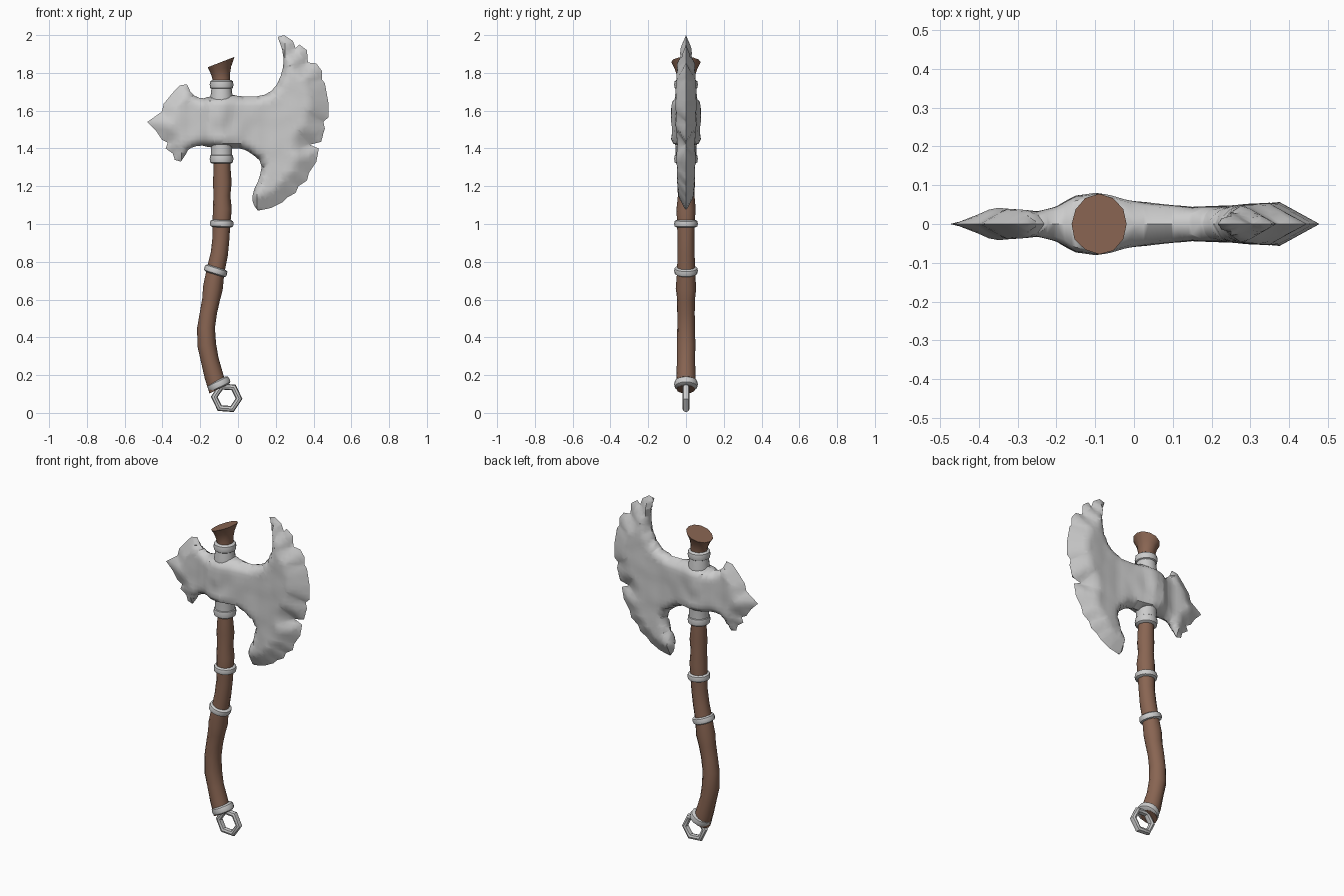
import bpy, bmesh, random
from math import sin, cos, pi, sqrt, radians
from mathutils import Vector, noise, geometry

if "Cube" in bpy.data.objects:
    bpy.data.objects.remove(bpy.data.objects["Cube"])

random.seed(4)
wood = bpy.data.materials.new("wood")
wood.diffuse_color = (0.25, 0.13, 0.085, 1)
wood.use_nodes = True
wood.node_tree.nodes["Principled BSDF"].inputs["Base Color"].default_value = wood.diffuse_color


def finish(name, bm, mat=None, angle=40):
    bmesh.ops.recalc_face_normals(bm, faces=bm.faces)
    me = bpy.data.meshes.new(name)
    bm.to_mesh(me)
    bm.free()
    ob = bpy.data.objects.new(name, me)
    bpy.context.collection.objects.link(ob)
    if mat:
        me.materials.append(mat)
    smooth(ob, angle)


def smooth(ob, angle):
    bpy.ops.object.select_all(action='DESELECT')
    ob.select_set(True)
    bpy.context.view_layer.objects.active = ob
    bpy.ops.object.shade_smooth_by_angle(angle=radians(angle))


def loft(name, stations, sides, mat=None, jitter=0.0):
    """Capped tube through (x, z, radius, tilt) stations."""
    bm = bmesh.new()
    rings = []
    for x, z, r, t in stations:
        ring = []
        for i in range(sides):
            a = 2 * pi * i / sides
            q = r * (1 + random.uniform(-jitter, jitter))
            ring.append(bm.verts.new((x + q * cos(a) * cos(t), q * sin(a),
                                      z + q * cos(a) * sin(t))))
        rings.append(ring)
    for a, b in zip(rings, rings[1:]):
        for i in range(sides):
            j = (i + 1) % sides
            bm.faces.new((a[i], a[j], b[j], b[i]))
    bm.faces.new(rings[0])
    bm.faces.new(rings[-1])
    finish(name, bm, mat)


def band(name, x, z, tilt, r, h):
    prof = [(-h, r - .014), (-h * .7, r - .003), (0, r), (h * .7, r - .003), (h, r - .014)]
    loft(name, [(x - s * sin(tilt), z + s * cos(tilt), q, tilt) for s, q in prof], 16)


# crooked wooden handle with a flared, slanted top
loft("handle", [
    (-.105, .125, .05, .45), (-.128, .2, .05, .3), (-.15, .28, .047, .25),
    (-.166, .36, .049, .15), (-.168, .45, .047, 0), (-.157, .53, .046, -.12),
    (-.142, .6, .047, -.2), (-.133, .66, .053, -.2), (-.118, .75, .048, -.25),
    (-.1, .84, .046, -.17), (-.09, .92, .045, -.1), (-.087, 1.0, .047, -.03),
    (-.083, 1.08, .05, 0), (-.085, 1.15, .044, 0), (-.083, 1.22, .048, 0),
    (-.085, 1.3, .044, 0), (-.087, 1.5, .046, 0), (-.087, 1.76, .046, 0),
    (-.09, 1.785, .048, .1), (-.092, 1.82, .058, .25), (-.09, 1.857, .077, .37),
], 12, wood, .03)

# metal bands round the handle
for i, b in enumerate([(-.101, .152, .45, .063, .022), (-.118, .752, -.3, .063, .02),
                       (-.086, 1.002, -.03, .063, .02), (-.087, 1.345, 0, .063, .026),
                       (-.087, 1.738, 0, .063, .025)]):
    band(f"band_{i + 1}", *b)

# socket sleeve of the head
loft("socket", [(-.087, 1.35, .056, 0), (-.087, 1.41, .056, 0), (-.087, 1.55, .07, 0),
                (-.087, 1.68, .058, 0), (-.087, 1.73, .052, 0)], 16)

# hexagonal hanging ring
bpy.ops.mesh.primitive_torus_add(major_segments=6, minor_segments=8, major_radius=.066,
                                 minor_radius=.018, location=(-.06, 0, .08),
                                 rotation=(pi / 2, .07, 0))
bpy.context.object.name = "hanging_ring"
smooth(bpy.context.object, 40)

# axe head outline: rounded backs and ragged sharp edges
top_back = [(-.27, 1.74), (-.245, 1.685), (-.19, 1.662), (-.155, 1.675), (-.03, 1.685),
            (.01, 1.675), (.125, 1.675), (.195, 1.715), (.238, 1.81), (.242, 1.9), (.21, 1.99)]
main_edge = [(.245, 2.0), (.29, 1.97), (.305, 1.93), (.325, 1.95), (.365, 1.92), (.37, 1.855),
             (.415, 1.85), (.445, 1.81), (.445, 1.765), (.46, 1.745), (.478, 1.645),
             (.478, 1.565), (.452, 1.54), (.46, 1.505), (.44, 1.435), (.38, 1.42),
             (.428, 1.4), (.415, 1.33), (.375, 1.27), (.365, 1.23), (.32, 1.2),
             (.305, 1.165), (.26, 1.14), (.235, 1.115), (.175, 1.085)]
low_back = [(.105, 1.07), (.077, 1.11), (.077, 1.165), (.115, 1.245), (.128, 1.325),
            (.07, 1.375), (.02, 1.4), (-.03, 1.4), (-.15, 1.405), (-.2, 1.418),
            (-.26, 1.4), (-.277, 1.367), (-.303, 1.33)]
rear_edge = [(-.335, 1.34), (-.345, 1.373), (-.383, 1.4), (-.372, 1.43), (-.403, 1.447),
             (-.435, 1.495), (-.48, 1.54), (-.403, 1.595), (-.393, 1.637), (-.345, 1.695),
             (-.31, 1.733)]


def rounded(pts):
    out = [pts[0]]
    for (ax, az), (bx, bz) in zip(pts, pts[1:]):
        out += [(.75 * ax + .25 * bx, .75 * az + .25 * bz),
                (.25 * ax + .75 * bx, .25 * az + .75 * bz)]
    return out + [pts[-1]]


top_back, low_back = rounded(top_back), rounded(low_back)
pairs = lambda p: [(Vector(a), Vector(b)) for a, b in zip(p, p[1:])]
round_segs = pairs(top_back) + pairs(low_back)
sharp_segs = (pairs([top_back[-1]] + main_edge + [low_back[0]])
              + pairs([low_back[-1]] + rear_edge + [top_back[0]]))
thick = [(-.5, .04), (-.35, .042), (-.25, .033), (-.2, .045), (-.15, .072), (-.09, .08),
         (-.03, .062), (.05, .052), (.15, .043), (.25, .047), (.38, .056), (.5, .05)]


def dist(p, segs):
    best = 9
    for a, b in segs:
        d = b - a
        t = max(0, min(1, (p - a).dot(d) / d.length_squared))
        best = min(best, (p - a - d * t).length)
    return best


def half_thickness(co):
    p = Vector((co.x, co.z))
    for (a, ta), (b, tb) in zip(thick, thick[1:]):
        if a <= p.x <= b:
            t = ta + (tb - ta) * (p.x - a) / (b - a)
    k = min(dist(p, round_segs) / .05, 1)
    t *= sqrt(1 - (1 - k) ** 2) * (1 + .1 * noise.noise(co * 11))
    return min(t, .55 * dist(p, sharp_segs))


# axe head: filled outline, gridded, then swollen to both sides
bm = bmesh.new()
face = bm.faces.new([bm.verts.new((x, 0, z)) for x, z in
                     top_back + main_edge + low_back + rear_edge])
bmesh.ops.inset_region(bm, faces=[face], thickness=.008, use_even_offset=True)
bmesh.ops.triangulate(bm, faces=bm.faces[:])
for i in range(1, 40):
    for co, no in (((-.5 + .025 * i, 0, 0), (1, 0, 0)), ((0, 0, 1.05 + .025 * i), (0, 0, 1))):
        bmesh.ops.bisect_plane(bm, geom=bm.verts[:] + bm.edges[:] + bm.faces[:],
                               plane_co=co, plane_no=no)
bmesh.ops.remove_doubles(bm, verts=bm.verts[:], dist=.0015)
for v in bm.verts:
    if not v.is_boundary:
        v.co.y = -half_thickness(v.co)
copy = bmesh.ops.duplicate(bm, geom=bm.verts[:] + bm.edges[:] + bm.faces[:])["geom"]
for g in copy:
    if isinstance(g, bmesh.types.BMVert):
        g.co.y *= -1
bmesh.ops.remove_doubles(bm, verts=bm.verts[:], dist=.0002)
finish("axe_head", bm, None, 45)
